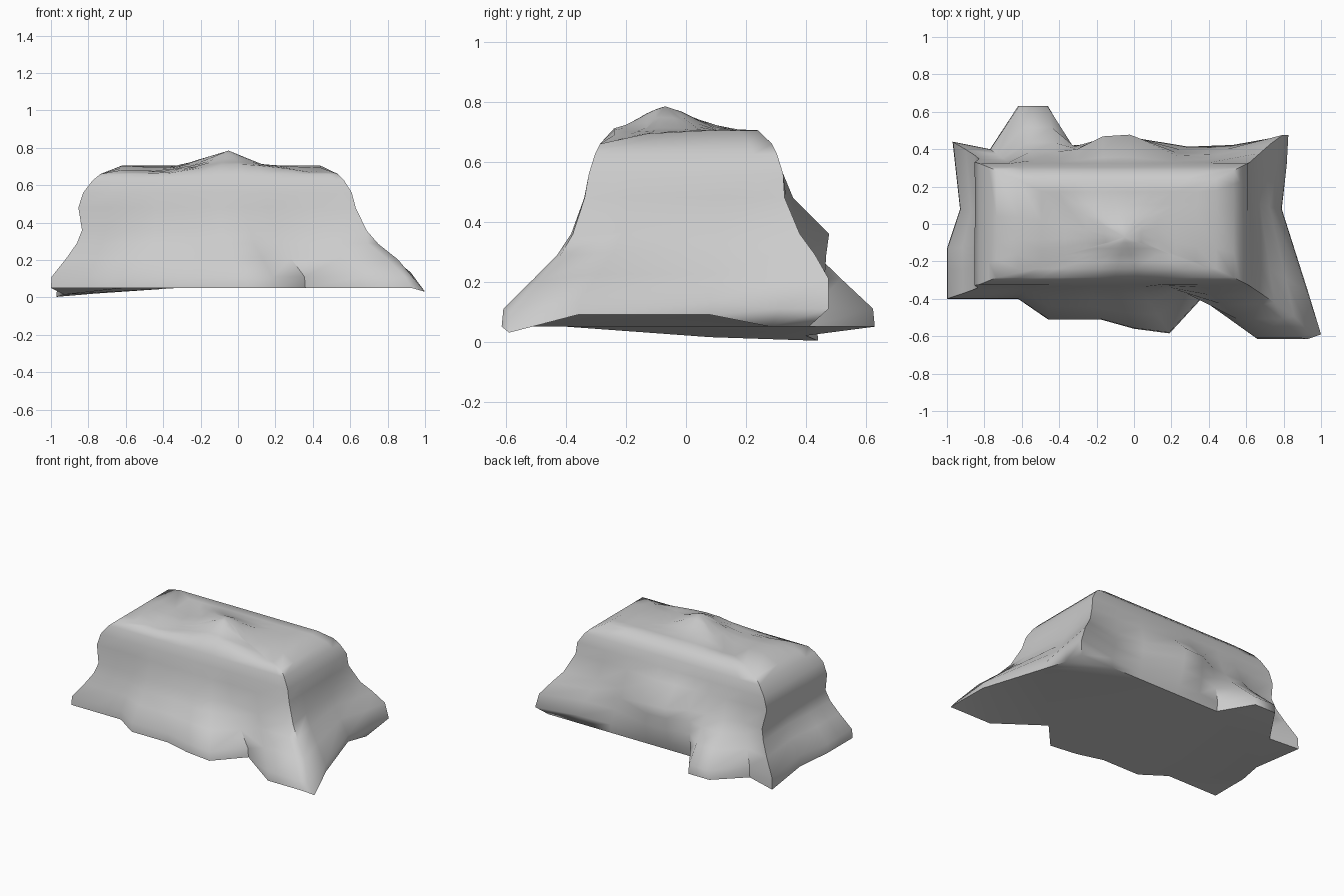
import bpy, bmesh, math
from mathutils import Vector

if "Cube" in bpy.data.objects:
    bpy.data.objects.remove(bpy.data.objects["Cube"])

# Hem of the draped cloth, side by side, counter-clockwise (x, y, z)
FRONT = [(-1, -.4, .05), (-.8, -.4, .05), (-.62, -.4, .05), (-.46, -.51, .05), (-.18, -.51, .05),
         (0, -.56, .05), (.19, -.585, .05), (.36, -.4, .05), (.66, -.615, .05), (.93, -.615, .05)]
RIGHT = [(1, -.59, .03), (.93, -.36, .09), (.79, .08, .09), (.79, .28, .05)]
BACK = [(.77, .41, .05), (.52, .41, .05), (.29, .41, .05), (0, .41, .05), (-.17, .41, .05),
        (-.33, .41, .05), (-.46, .63, .05), (-.62, .63, .05), (-.77, .4, .02)]
LEFT = [(-.97, .44, .003), (-.93, .08, .015), (-1, -.13, .05), (-1, -.26, .05)]
SIDES = [FRONT, RIGHT, BACK, LEFT]

# Shoulder rectangle and smaller top rectangle, corners counter-clockwise
SHOULDER = [Vector(c) for c in ((-.83, -.325), (.61, -.325), (.61, .325), (-.83, .325))]
TOP = [Vector(c) for c in ((-.62, -.24), (.44, -.24), (.44, .24), (-.62, .24))]


def gauss(x, y, cx, cy, rx, ry):
    return math.exp(-((x - cx) / rx) ** 2 - ((y - cy) / ry) ** 2)


def top_height(x, y):
    # Flat top with a soft lump in the middle and sagging front edge
    z = .705 + .075 * gauss(x, y, -.05, -.07, .12, .12)
    z += .03 * gauss(x, y, -.2, .02, .09, .1)
    front = max(0, min(1, (-y - .08) / .16))
    z -= .038 * front * (gauss(x, 0, -.45, 0, .25, 1) + gauss(x, 0, .4, 0, .15, 1))
    return z - .02 * gauss(x, y, -.4, 0, .12, .12)


# Match every hem point to a point on the shoulder and top rectangles
columns = []
for s, side in enumerate(SIDES):
    axis = s % 2
    start, end = side[0][axis], SIDES[(s + 1) % 4][0][axis]
    for p in side:
        t = (p[axis] - start) / (end - start)
        n = (s + 1) % 4
        columns.append((Vector(p), SHOULDER[s].lerp(SHOULDER[n], t), TOP[s].lerp(TOP[n], t)))

bm = bmesh.new()
rings = []

# Skirt: height, spread, back billow, back-right corner billow, left-side pinch
for z, w, billow, corner, pinch in ((None, 1, 0, 0, 0), (.11, .98, .03, .09, 0),
                                    (.21, .63, .09, .13, .02), (.29, .36, .12, .1, .03),
                                    (.36, .2, .145, .05, .03), (.48, .05, .03, 0, -.015)):
    ring = []
    for hem, sh, _ in columns:
        p = sh.lerp(hem.xy, w)
        p.y += billow * gauss(hem.x, hem.y, -.07, .41, .27, .1)
        p += Vector((.65, .75)) * corner * gauss(hem.x, hem.y, .77, .41, .2, .16)
        if hem.x < -.9:
            p.x += pinch
        if z == .11:
            p.x -= .05 * gauss(hem.x, hem.y, 1, -.59, .1, .1)
        h = hem.z if z is None else z + (hem.z - .05) * w * .6
        ring.append(bm.verts.new((p.x, p.y, h)))
    rings.append(ring)

# Rounded shoulder
for z, inset in ((.56, .01), (.625, .25), (.66, .45)):
    ring = []
    for _, sh, top in columns:
        p = sh.lerp(top, inset)
        ring.append(bm.verts.new((p.x, p.y, z)))
    rings.append(ring)

# Lumpy top
centre = Vector((-.05, -.07))
for k in (1, .78, .56, .36, .18):
    ring = []
    for _, _, top in columns:
        p = centre.lerp(top, k)
        ring.append(bm.verts.new((p.x, p.y, top_height(p.x, p.y))))
    rings.append(ring)

count = len(columns)
for a, b in zip(rings, rings[1:]):
    for i in range(count):
        j = (i + 1) % count
        bm.faces.new((a[i], a[j], b[j], b[i]))
peak = bm.verts.new((centre.x, centre.y, .785))
for i in range(count):
    bm.faces.new((rings[-1][i], rings[-1][(i + 1) % count], peak))

# Closed underside
base = bm.faces.new(rings[0][::-1])
bmesh.ops.triangulate(bm, faces=[base])
bmesh.ops.recalc_face_normals(bm, faces=bm.faces[:])

mesh = bpy.data.meshes.new("draped_cloth")
bm.to_mesh(mesh)
bm.free()
obj = bpy.data.objects.new("draped_cloth", mesh)
bpy.context.collection.objects.link(obj)
bpy.context.view_layer.objects.active = obj
obj.select_set(True)
bpy.ops.object.shade_smooth_by_angle(angle=math.radians(60))
